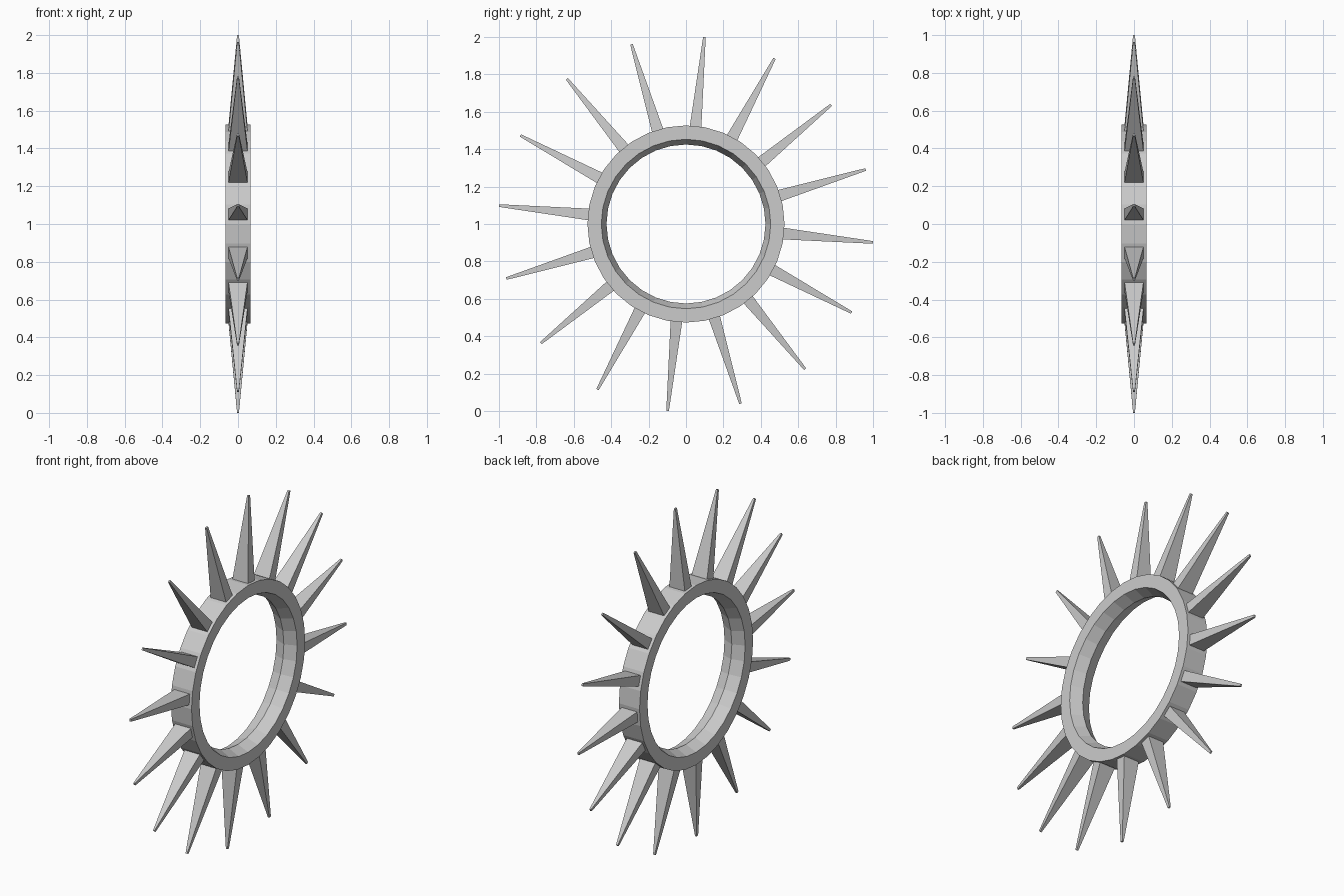
import bpy
import bmesh
from math import sin, cos, tau
from mathutils import Vector

cube = bpy.data.objects.get("Cube")
if cube:
    bpy.data.objects.remove(cube, do_unlink=True)

RING_SIDES = 32
SPIKES = 16
CENTRE = Vector((0, 0, 1))

# Single plain metal colour
metal = bpy.data.materials.new("light grey metal")
metal.use_nodes = True
grey = (0.6, 0.6, 0.6, 1)
metal.diffuse_color = grey
metal.node_tree.nodes["Principled BSDF"].inputs["Base Color"].default_value = grey


def finish(name, bm):
    bmesh.ops.recalc_face_normals(bm, faces=bm.faces)
    mesh = bpy.data.meshes.new(name)
    bm.to_mesh(mesh)
    bm.free()
    mesh.materials.append(metal)
    obj = bpy.data.objects.new(name, mesh)
    obj.location = CENTRE
    bpy.context.collection.objects.link(obj)
    return obj


def bridge(bm, a, b):
    """Join two closed loops of vertices with quads."""
    n = len(a)
    for i in range(n):
        j = (i + 1) % n
        bm.faces.new((a[i], a[j], b[j], b[i]))


def make_ring():
    # Section as (x, radius): flat outside, shallow ridge around the hole
    section = [(-0.067, 0.527), (0.067, 0.527), (0.067, 0.453),
               (0, 0.425), (-0.067, 0.453)]
    bm = bmesh.new()
    loops = []
    for x, r in section:
        angles = [tau * i / RING_SIDES for i in range(RING_SIDES)]
        loops.append([bm.verts.new((x, r * sin(a), r * cos(a))) for a in angles])
    for k, loop in enumerate(loops):
        bridge(bm, loop, loops[(k + 1) % len(loops)])
    return finish("ring", bm)


def make_spike(index):
    # Four-sided taper centred on a flat of the ring
    a = tau * (index + 0.25) / SPIKES
    out = Vector((0, sin(a), cos(a)))
    side = Vector((0, cos(a), -sin(a)))
    bm = bmesh.new()
    loops = []
    for r, half_x, half_side in ((0.505, 0.052, 0.032), (1.004, 0.005, 0.007)):
        corners = ((-1, -1), (1, -1), (1, 1), (-1, 1))
        loops.append([bm.verts.new(out * r + side * half_side * s
                                   + Vector((half_x * x, 0, 0)))
                      for x, s in corners])
    bridge(bm, *loops)
    for loop in loops:
        bm.faces.new(loop)
    return finish(f"spike_{index + 1}", bm)


ring = make_ring()
for i in range(SPIKES):
    make_spike(i).parent = ring
    bpy.data.objects[f"spike_{i + 1}"].location = (0, 0, 0)
